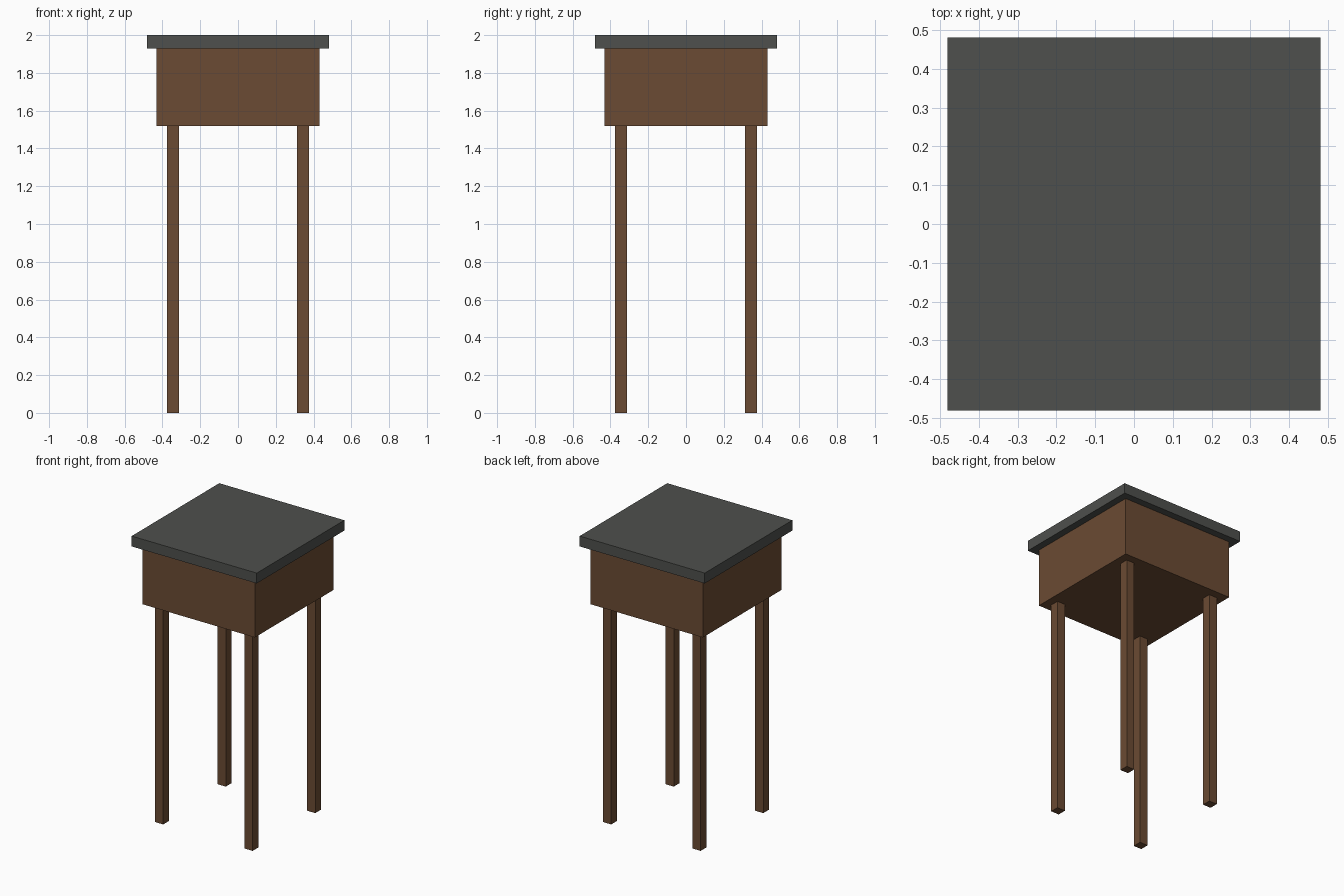
import bpy

if "Cube" in bpy.data.objects:
    bpy.data.objects.remove(bpy.data.objects["Cube"])


def material(name, color):
    m = bpy.data.materials.new(name)
    m.diffuse_color = (*color, 1)
    m.use_nodes = True
    m.node_tree.nodes["Principled BSDF"].inputs["Base Color"].default_value = m.diffuse_color
    return m


def box(name, x, y, half, z0, z1, mat):
    bpy.ops.mesh.primitive_cube_add(size=1, location=(x, y, (z0 + z1) / 2))
    ob = bpy.context.object
    ob.name = name
    ob.scale = (2 * half, 2 * half, z1 - z0)
    bpy.ops.object.transform_apply(location=False, rotation=False, scale=True)
    ob.data.materials.append(mat)
    return ob


wood = material("brown_wood", (0.147, 0.07, 0.033))
slate = material("dark_grey_top", (0.077, 0.08, 0.074))

# Overhanging top slab
box("table_top", 0, 0, 0.481, 1.928, 2.0, slate)

# Deep box under the top
box("apron_box", 0, 0, 0.431, 1.52, 1.928, wood)

# Four square legs
for side, sx in (("left", -1), ("right", 1)):
    for end, sy in (("front", -1), ("back", 1)):
        box(f"{end}_{side}_leg", sx * 0.344, sy * 0.344, 0.031, 0, 1.52, wood)
